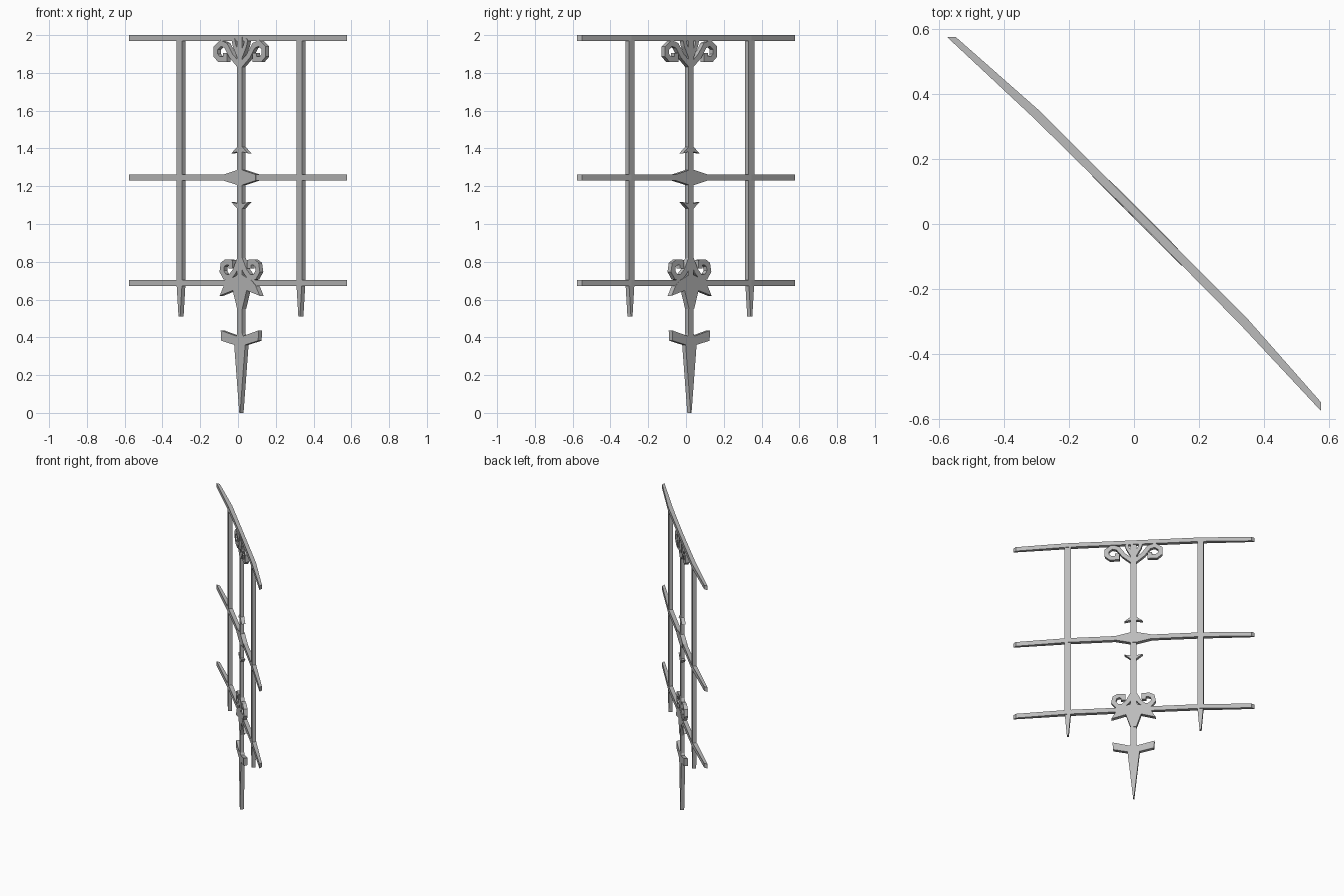
import bpy, bmesh
from mathutils import Vector

cube = bpy.data.objects.get("Cube")
if cube:
    bpy.data.objects.remove(cube)

iron = bpy.data.materials.new("grey_iron")
COLOR = (0.5, 0.5, 0.5, 1)
iron.diffuse_color = COLOR
iron.use_nodes = True
iron.node_tree.nodes["Principled BSDF"].inputs["Base Color"].default_value = COLOR

R = 0.5 ** 0.5
FRONT, BACK = 0.0125, 0.0385


def world(u, n, z):
    """Panel coordinates (along, depth, height) to the diagonal placement."""
    return Vector(((u + n) * R, (n - u) * R, z))


def prism(name, outline, low, high, flat=False):
    """Extrude an outline through depth, or through height when flat."""
    bm = bmesh.new()
    rings = []
    for d in (low, high):
        rings.append([bm.verts.new(world(a, b, d) if flat else world(a, d, b))
                      for a, b in outline])
    count = len(outline)
    bm.faces.new(rings[0])
    bm.faces.new(rings[1][::-1])
    for i in range(count):
        j = (i + 1) % count
        bm.faces.new((rings[0][j], rings[0][i], rings[1][i], rings[1][j]))
    bmesh.ops.recalc_face_normals(bm, faces=bm.faces)
    mesh = bpy.data.meshes.new(name)
    bm.to_mesh(mesh)
    bm.free()
    mesh.materials.append(iron)
    obj = bpy.data.objects.new(name, mesh)
    bpy.context.collection.objects.link(obj)
    return obj


def mirrored(half):
    """Complete a right-hand half outline across the centre line."""
    return half + [(-u, z) for u, z in reversed(half)]


def ribbon(path, width):
    """Outline of a constant-width band following a path."""
    pts = [Vector(p) for p in path]
    left, right = [], []
    for i, p in enumerate(pts):
        a = (p - pts[i - 1]).normalized() if i else (pts[1] - p).normalized()
        b = (pts[i + 1] - p).normalized() if i < len(pts) - 1 else a
        t = (a + b).normalized()
        side = Vector((-t.y, t.x)) * (width / 2 / max(t.dot(a), 0.6))
        left.append(tuple(p + side))
        right.append(tuple(p - side))
    return left + right[::-1]


# Horizontal rails, bent back at the side posts
rail_plan = [(-0.816, 0), (-0.45, FRONT), (0, 0.016), (0.45, FRONT), (0.816, 0),
             (0.797, 0.019), (0.45, 0.041), (0, 0.041), (-0.45, 0.041), (-0.797, 0.019)]
for name, z in (("bottom_rail", 0.672), ("middle_rail", 1.23), ("top_rail", 1.97)):
    prism(name, rail_plan, z, z + 0.032 if z < 1.9 else 2.0, flat=True)

# Side posts with tapered feet
for name, u in (("right_post", -0.452), ("left_post", 0.445)):
    outline = mirrored([(0.021, 1.995), (0.021, 0.69), (0.006, 0.51)])
    prism(name, [(a + u, z) for a, z in outline], FRONT, BACK)

# Centre post running into the tapered collar
prism("centre_post", mirrored([(0.019, 1.99), (0.019, 0.4)]), FRONT, BACK)

# Blade and its crossguard
prism("blade", mirrored([(0.019, 0.42), (0.042, 0.37), (0.003, 0)]), FRONT, BACK)
prism("crossguard", mirrored([(0.019, 0.405), (0.142, 0.437), (0.138, 0.382),
                              (0.04, 0.36)]), FRONT, BACK)

# Barbs above and below the middle rail, and the swelling on the rail
prism("upper_barb", mirrored([(0.017, 1.41), (0.062, 1.374), (0.019, 1.382)]), FRONT, BACK)
prism("lower_barb", mirrored([(0.017, 1.08), (0.062, 1.116), (0.019, 1.108)]), FRONT, BACK)
prism("rail_boss", mirrored([(0.022, 1.285), (0.12, 1.262), (0.12, 1.23),
                             (0.022, 1.207)]), FRONT, 0.043)

# Star-shaped collar over the bottom rail
prism("star_collar", mirrored([(0.02, 0.73), (0.09, 0.7), (0.118, 0.675), (0.15, 0.62),
                               (0.052, 0.648), (0.019, 0.55)]), FRONT, 0.042)

# Paired scrolls and braces
top_scroll = [(0.005, 1.84), (0.065, 1.89), (0.105, 1.945), (0.145, 1.957), (0.18, 1.932),
              (0.18, 1.893), (0.155, 1.872), (0.11, 1.872), (0.11, 1.905)]
low_scroll = [(0.005, 0.815), (0.04, 0.75), (0.075, 0.717), (0.112, 0.72), (0.135, 0.75),
              (0.128, 0.785), (0.105, 0.798), (0.07, 0.796), (0.07, 0.765)]
brace = [(0.005, 1.88), (0.04, 1.945), (0.05, 1.98)]
for side, s in (("left", 1), ("right", -1)):
    for part, path, width in (("top_scroll", top_scroll, 0.03),
                              ("bottom_scroll", low_scroll, 0.03),
                              ("top_brace", brace, 0.024)):
        prism(f"{side}_{part}", ribbon([(s * u, z) for u, z in path], width), FRONT, BACK)
